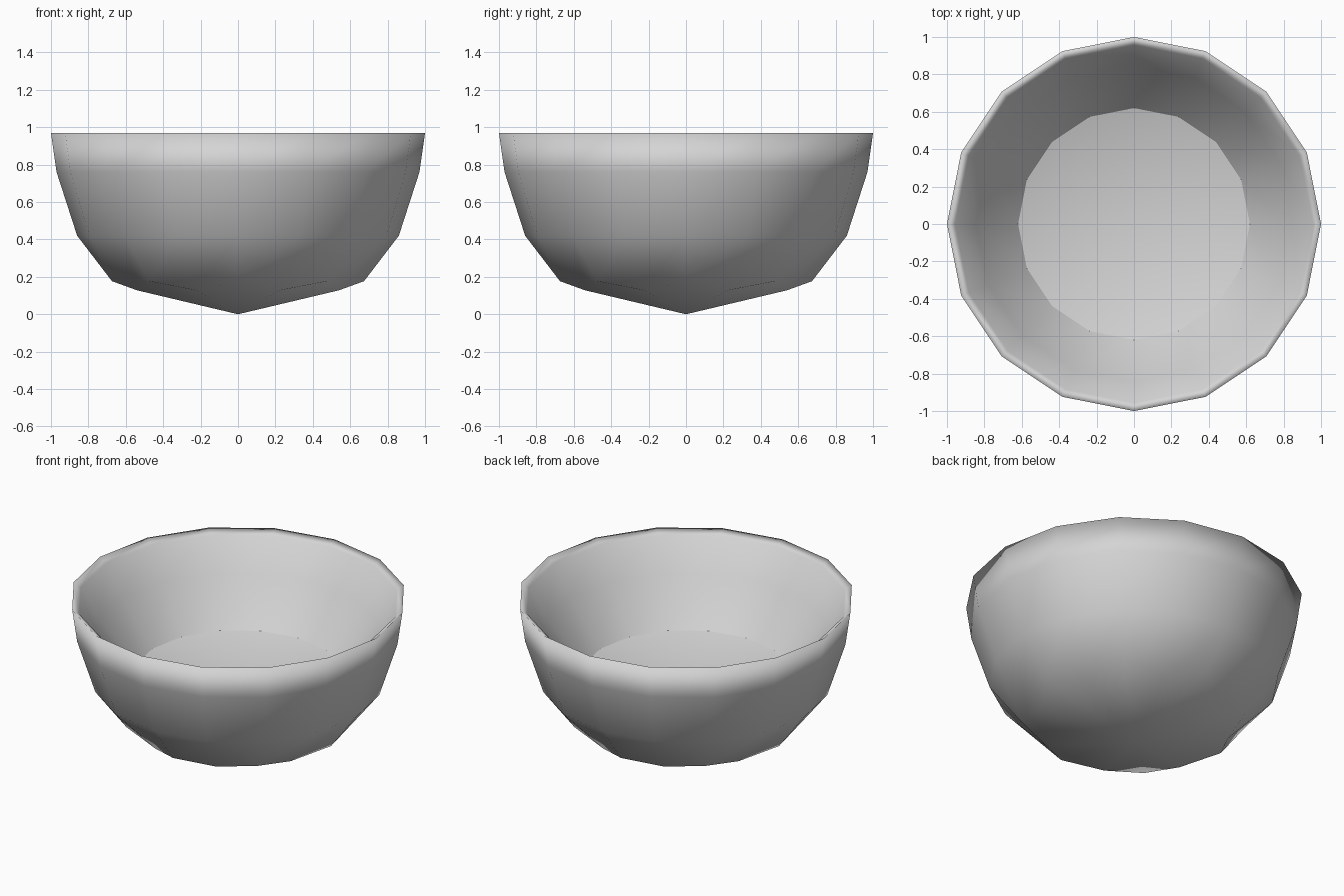
import bpy, bmesh, math

if "Cube" in bpy.data.objects:
    bpy.data.objects.remove(bpy.data.objects["Cube"], do_unlink=True)

SIDES = 16

# Pale grey glaze
glaze = bpy.data.materials.new("pale_grey")
glaze.use_nodes = True
grey = (0.66, 0.66, 0.66, 1)
glaze.diffuse_color = grey
glaze.node_tree.nodes["Principled BSDF"].inputs["Base Color"].default_value = grey

bm = bmesh.new()


def ring(even, odd=None):
    """Ring of vertices; every second one may use another radius and height."""
    verts = []
    for i in range(SIDES):
        r, z = odd if odd and i % 2 else even
        a = math.tau * i / SIDES
        verts.append(bm.verts.new((r * math.cos(a), r * math.sin(a), z)))
    return verts


def bridge(lower, upper):
    for i in range(SIDES):
        j = (i + 1) % SIDES
        bm.faces.new((lower[i], lower[j], upper[j], upper[i]))


def fan(tip_z, edge):
    tip = bm.verts.new((0, 0, tip_z))
    for i in range(SIDES):
        bm.faces.new((tip, edge[i], edge[(i + 1) % SIDES]))


# Wall: scalloped base ring, up the outside, over the sloped lip, down the inside
base = ring((0.674, 0.177), (0.584, 0.128))
outside = [(0.86, 0.42), (0.97, 0.76), (1.0, 0.97)]
inside = [(0.957, 0.94), (0.845, 0.74), (0.62, 0.47)]
rings = [base] + [ring(p) for p in outside + inside]
for a, b in zip(rings, rings[1:]):
    bridge(a, b)

# Pointed underside and dished floor
fan(0.0, base)
fan(0.3, rings[-1])
bmesh.ops.recalc_face_normals(bm, faces=bm.faces)

# Smooth shading with a crisp floor edge
for f in bm.faces:
    f.smooth = True
for i in range(SIDES):
    bm.edges.get((rings[-1][i], rings[-1][(i + 1) % SIDES])).smooth = False

mesh = bpy.data.meshes.new("bowl")
bm.to_mesh(mesh)
bm.free()
mesh.materials.append(glaze)
bowl = bpy.data.objects.new("bowl", mesh)
bpy.context.collection.objects.link(bowl)
